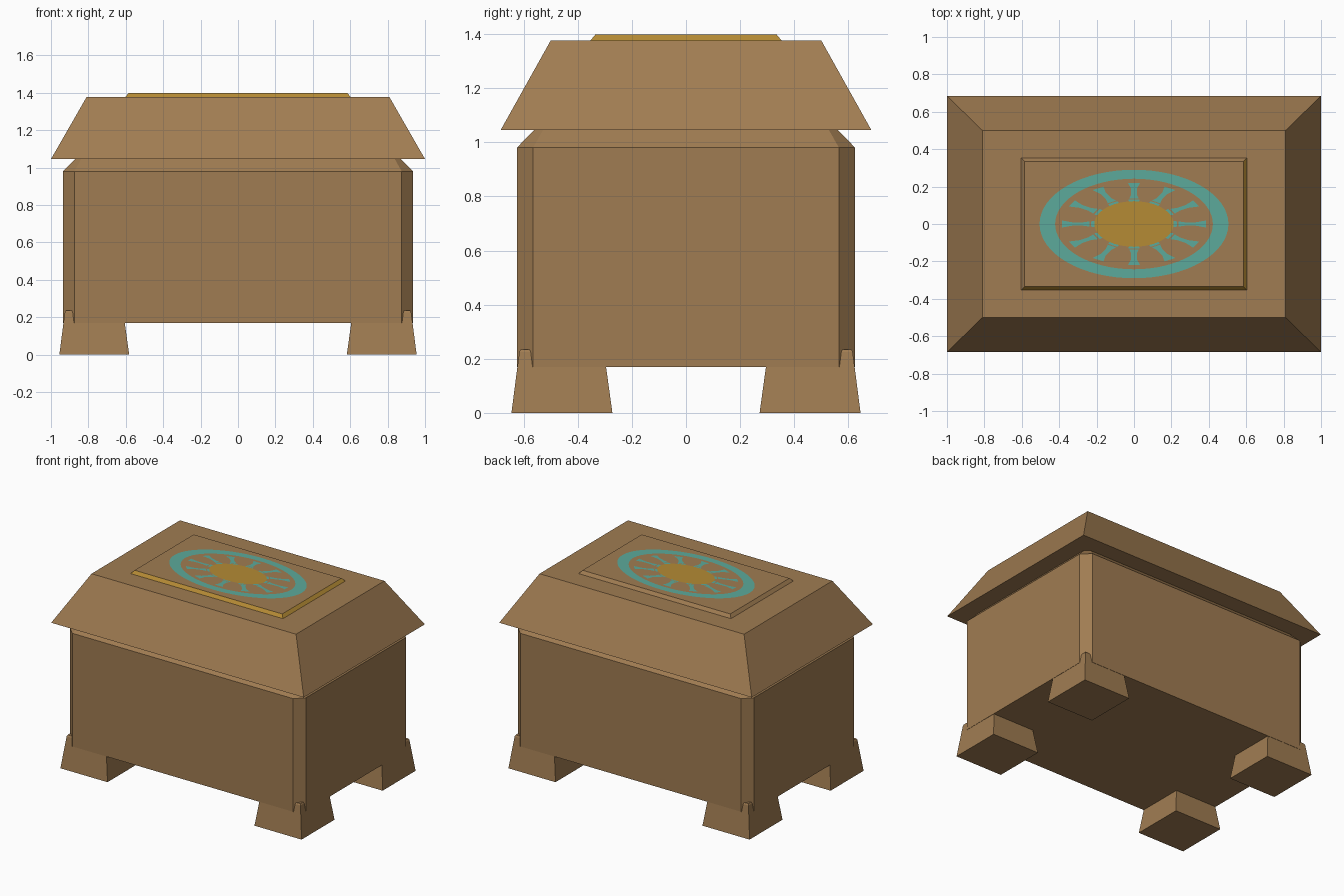
import bpy, bmesh, math

if "Cube" in bpy.data.objects:
    bpy.data.objects.remove(bpy.data.objects["Cube"])


def material(name, color):
    m = bpy.data.materials.new(name)
    m.diffuse_color = (*color, 1)
    m.use_nodes = True
    m.node_tree.nodes["Principled BSDF"].inputs["Base Color"].default_value = m.diffuse_color
    return m


WOOD = material("warm wood", (0.352, 0.202, 0.084))
GOLD = material("gold", (0.46, 0.258, 0.035))
TEAL = material("teal paint", (0.108, 0.402, 0.328))


def finish(name, bm, *mats):
    mesh = bpy.data.meshes.new(name)
    bm.to_mesh(mesh)
    bm.free()
    for m in mats:
        mesh.materials.append(m)
    ob = bpy.data.objects.new(name, mesh)
    bpy.context.collection.objects.link(ob)
    return ob


def loft(rings):
    """Closed solid through a stack of equal-length point rings."""
    bm = bmesh.new()
    vs = [[bm.verts.new(p) for p in r] for r in rings]
    n = len(rings[0])
    for a, b in zip(vs, vs[1:]):
        for i in range(n):
            j = (i + 1) % n
            bm.faces.new((a[i], a[j], b[j], b[i]))
    bm.faces.new(vs[0][::-1])
    bm.faces.new(vs[-1])
    bmesh.ops.recalc_face_normals(bm, faces=bm.faces)
    return bm


def rect(z, x0, x1, y0, y1):
    return [(x0, y0, z), (x1, y0, z), (x1, y1, z), (x0, y1, z)]


def box(z, x, y):
    return rect(z, -x, x, -y, y)


def cut_corners(z, x, y, c):
    return [(x - c, -y, z), (x, c - y, z), (x, y - c, z), (x - c, y, z),
            (c - x, y, z), (-x, y - c, z), (-x, c - y, z), (c - x, -y, z)]


# Chest body with chamfered corners and a sloped rim
finish("chest_body", loft([cut_corners(0.17, 0.935, 0.625, 0.06),
                           cut_corners(0.98, 0.935, 0.625, 0.06),
                           cut_corners(1.046, 0.87, 0.56, 0.032)]), WOOD)

# Overhanging hipped lid
finish("lid", loft([box(1.045, 1.0, 0.685), box(1.376, 0.81, 0.50)]), WOOD)

# Raised lid panel, its front and right bevels gilded
bm = loft([box(1.374, 0.605, 0.355), box(1.398, 0.585, 0.335)])
for f in bm.faces:
    n = f.normal
    if abs(n.z) < 0.95 and (n.x > 0.3 or n.y < -0.3):
        f.material_index = 1
finish("lid_panel", bm, WOOD, GOLD)

# Four tapered feet whose outer corners rise past the body chamfers
for sx, side in ((-1, "left"), (1, "right")):
    for sy, end in ((-1, "front"), (1, "back")):
        rings = [rect(z, sx * a, sx * b, sy * c, sy * d) for z, a, b, c, d in (
            (0.0, 0.582, 0.955, 0.272, 0.645),
            (0.225, 0.613, 0.926, 0.303, 0.616),
            (0.235, 0.618, 0.921, 0.308, 0.611))]
        finish(f"foot_{end}_{side}", loft(rings), WOOD)

# Painted oval ornament on the panel
RX, RY, Z = 0.505, 0.29, 1.4


def oval(r, a, z=Z):
    return (RX * r * math.cos(a), RY * r * math.sin(a), z)


def band(bm, r0, r1, a0, a1, steps):
    for i in range(steps):
        s = a0 + (a1 - a0) * i / steps
        t = a0 + (a1 - a0) * (i + 1) / steps
        bm.faces.new([bm.verts.new(oval(r, a)) for r, a in
                      ((r0, s), (r1, s), (r1, t), (r0, t))])


bm = bmesh.new()
band(bm, 0.835, 1.0, 0, math.tau, 64)
# Waisted spokes as half-width at each radius, plus a short dash at the hub
SPOKE = ((0.47, 0.05), (0.54, 0.03), (0.65, 0.03), (0.76, 0.065))
for k in range(12):
    a = k * math.tau / 12
    ca, sa = math.cos(a), math.sin(a)
    for (r0, w0), (r1, w1) in zip(SPOKE, SPOKE[1:]):
        bm.faces.new([bm.verts.new((RX * (r * ca - w * sa), RY * (r * sa + w * ca), Z))
                      for r, w in ((r0, -w0), (r1, -w1), (r1, w1), (r0, w0))])
    band(bm, 0.42, 0.455, a - 0.13, a + 0.13, 2)
bmesh.ops.remove_doubles(bm, verts=bm.verts, dist=0.0001)
finish("painted_wheel", bm, TEAL)

bm = bmesh.new()
bm.faces.new([bm.verts.new(oval(0.42, i * math.tau / 48)) for i in range(48)])
finish("gold_hub", bm, GOLD)
